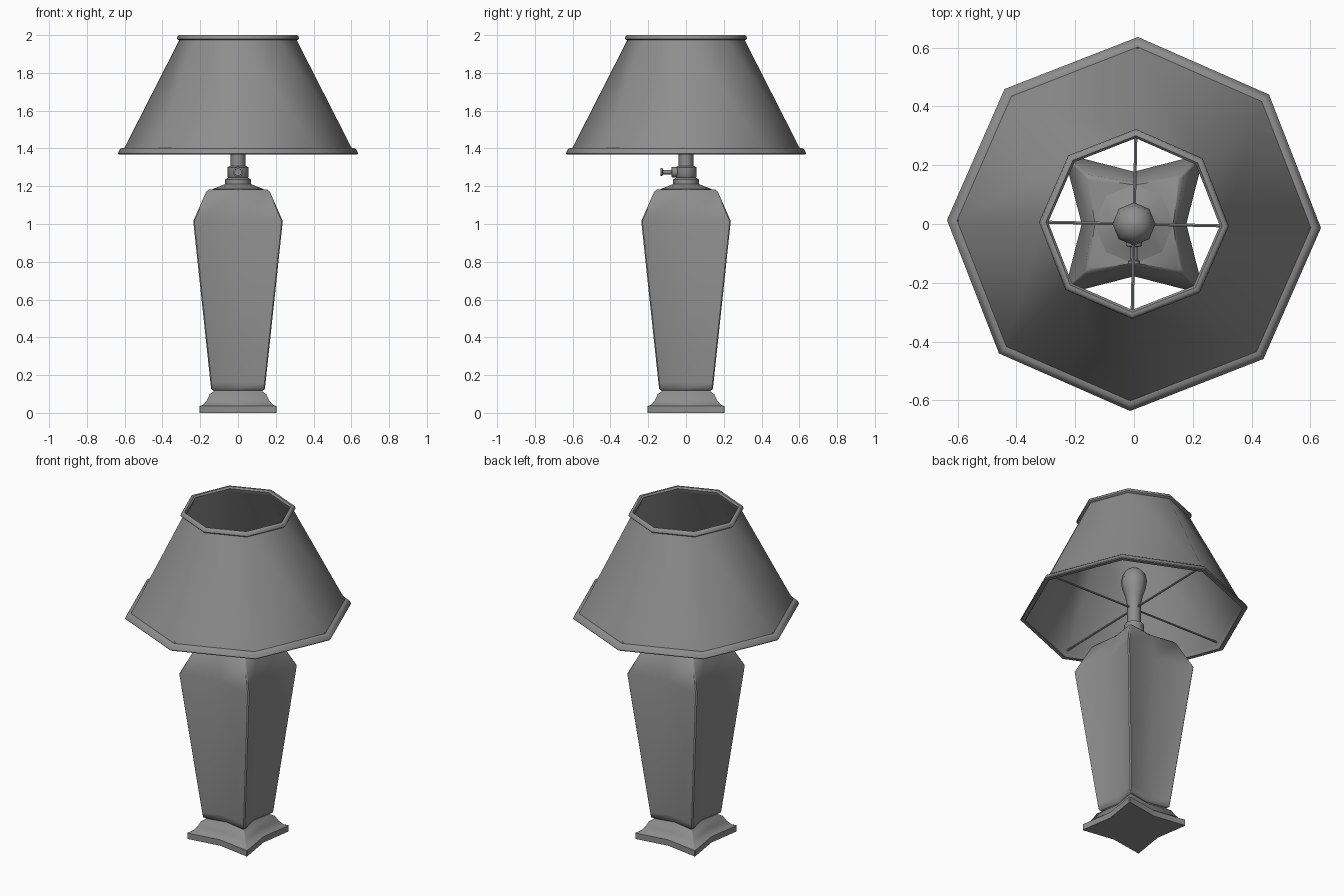
import bpy, math
from math import radians, cos, sin

if "Cube" in bpy.data.objects:
    bpy.data.objects.remove(bpy.data.objects["Cube"])

# One dark grey finish for the whole lamp
grey = bpy.data.materials.new("dark_grey")
grey.diffuse_color = (0.27, 0.27, 0.27, 1)
grey.use_nodes = True
grey.node_tree.nodes["Principled BSDF"].inputs["Base Color"].default_value = grey.diffuse_color


def make(name, verts, faces, angle):
    mesh = bpy.data.meshes.new(name)
    mesh.from_pydata(verts, [], faces)
    mesh.materials.append(grey)
    ob = bpy.data.objects.new(name, mesh)
    bpy.context.collection.objects.link(ob)
    bpy.ops.object.select_all(action='DESELECT')
    ob.select_set(True)
    bpy.context.view_layer.objects.active = ob
    bpy.ops.object.shade_smooth_by_angle(angle=radians(angle))
    return ob


def skin(name, rings, angle=50, loop=False):
    """Bridge equal rings of points; cap both ends unless the profile loops."""
    n, m = len(rings[0]), len(rings)
    verts = [p for ring in rings for p in ring]
    faces = []
    for i in range(m if loop else m - 1):
        a, b = i * n, ((i + 1) % m) * n
        faces += [(a + j, a + (j + 1) % n, b + (j + 1) % n, b + j) for j in range(n)]
    if not loop:
        faces += [tuple(reversed(range(n))), tuple(range((m - 1) * n, m * n))]
    return make(name, verts, faces, angle)


def lathe(name, profile, sides=8, turn=0.0, angle=50, loop=False):
    rings = [[(r * cos(turn + math.tau * j / sides), r * sin(turn + math.tau * j / sides), z)
              for j in range(sides)] for r, z in profile]
    return skin(name, rings, angle, loop)


def star_ring(corner, mid, z, cut):
    """Square with hollowed sides and slightly clipped corners."""
    pts = []
    for k in range(4):
        c, s = cos(k * math.pi / 2), sin(k * math.pi / 2)
        for x, y in ((corner, cut - corner), (mid, 0), (corner, corner - cut)):
            pts.append((c * x - s * y, s * x + c * y, z))
    return pts


def star_loft(name, profile, cut):
    return skin(name, [star_ring(c, m, z, cut) for c, m, z in profile], 46)


# Foot: flat plinth with a hollow sloping moulding
star_loft("foot", [(0.203, 0.172, 0), (0.203, 0.172, 0.036), (0.185, 0.156, 0.042),
                   (0.163, 0.137, 0.07), (0.149, 0.124, 0.10), (0.13, 0.107, 0.112),
                   (0.125, 0.103, 0.13)], 0.003)

# Body: tapered vase with hollow sides and a sloping shoulder
star_loft("body", [(0.13, 0.105, 0.118), (0.142, 0.112, 0.126), (0.146, 0.115, 0.16),
                   (0.237, 0.178, 1.015), (0.169, 0.143, 1.17), (0.155, 0.133, 1.182)], 0.006)

# Socket: collar, neck and stem
lathe("socket_collar", [(0.135, 1.178), (0.135, 1.185), (0.075, 1.208), (0.068, 1.212),
                        (0.068, 1.235), (0.045, 1.25)])
lathe("socket", [(0.045, 1.24), (0.056, 1.252), (0.056, 1.30), (0.039, 1.308)])

# Bulb with its long neck
lathe("bulb", [(0.039, 1.30), (0.039, 1.43), (0.048, 1.48), (0.066, 1.535), (0.073, 1.58),
               (0.063, 1.625), (0.037, 1.652), (0.006, 1.66)])

# Switch key pointing to the front
key = lathe("switch_key", [(0.028, 0.04), (0.028, 0.075), (0.012, 0.078), (0.012, 0.122),
                           (0.021, 0.126), (0.021, 0.136)])
key.rotation_euler.x = radians(90)
key.location.z = 1.275

# Shade: eight-sided thin wall with rolled rims, turned very slightly
TURN = radians(-1.2)
lathe("shade", [(0.305, 1.985), (0.608, 1.39), (0.598, 1.385), (0.296, 1.98)],
      turn=TURN, loop=True)
lathe("shade_bottom_rim", [(0.600, 1.402), (0.617, 1.402), (0.627, 1.393), (0.636, 1.374),
                           (0.632, 1.369), (0.608, 1.369), (0.598, 1.385)], turn=TURN, loop=True)
lathe("shade_top_rim", [(0.298, 1.973), (0.316, 1.973), (0.323, 1.980), (0.320, 1.994),
                        (0.312, 2.0), (0.300, 2.0), (0.292, 1.99)], turn=TURN, loop=True)

# Four wire spokes carrying the shade
for k in range(4):
    spoke = lathe("spoke_%d" % (k + 1), [(0.006, 0.02), (0.006, 0.60)], sides=6)
    spoke.rotation_euler = (0, radians(90), TURN + k * math.pi / 2)
    spoke.location.z = 1.405
